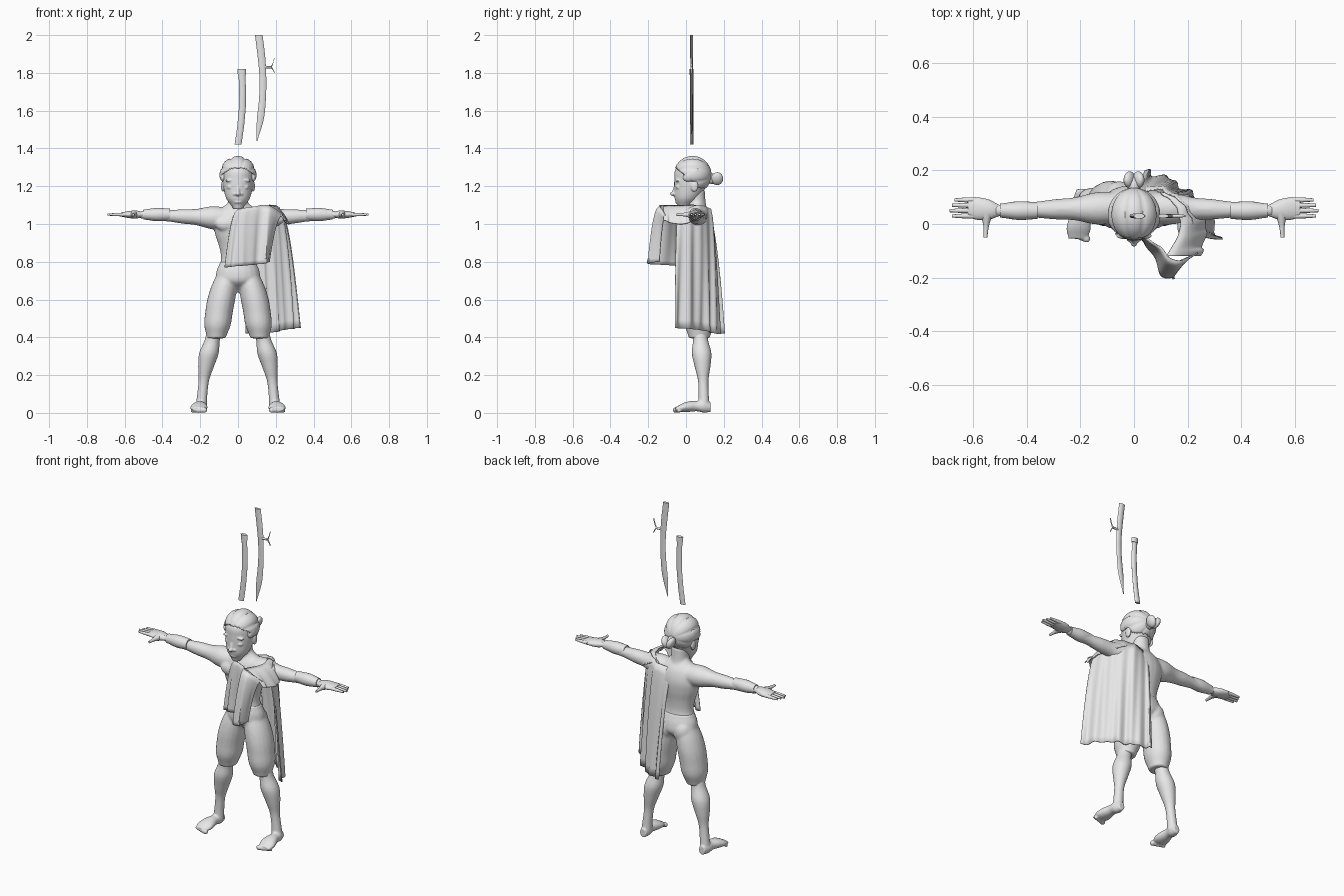
import bpy, bmesh, math
from mathutils import Vector, Matrix

if "Cube" in bpy.data.objects:
    bpy.data.objects.remove(bpy.data.objects["Cube"], do_unlink=True)

GREY = (.8, .8, .8, 1)
grey = bpy.data.materials.new("plain_grey")
grey.use_nodes = True
grey.diffuse_color = GREY
grey.node_tree.nodes["Principled BSDF"].inputs["Base Color"].default_value = GREY

SIDES = {"left": 1, "right": -1}


def spline(keys, steps):
    """Smooth curve through numbers or vectors."""
    out, last = [], len(keys) - 1
    for i in range(last):
        before, start, end, after = keys[max(i - 1, 0)], keys[i], keys[i + 1], keys[min(i + 2, last)]
        tangent_in, tangent_out = (end - before) / 2, (after - start) / 2
        for j in range(steps):
            t = j / steps
            ease = t * t * (3 - 2 * t)
            out.append(start + (end - start) * ease + tangent_in * (t * (1 - t) ** 2)
                       - tangent_out * (t * t * (1 - t)))
    return out + [keys[-1]]


def limb(bm, axis, start, end, widths, flat=(1, 1), bow=(0, 0, 0), side=1, sides=20):
    """Tube between two points; widths are evenly spaced, flat is depth to width at each end."""
    start, end, bow = Vector(start), Vector(end), Vector(bow)
    across, up = [i for i in range(3) if i != "xyz".index(axis)]
    radii = spline(widths, 4)
    rings = []
    for i, radius in enumerate(radii):
        t = i / (len(radii) - 1)
        centre = start.lerp(end, t) + bow * math.sin(math.pi * t)
        depth = radius * (flat[0] + (flat[1] - flat[0]) * t)
        ring = []
        for k in range(sides):
            angle = math.tau * k / sides
            point = centre.copy()
            point[across] += radius * math.cos(angle)
            point[up] += depth * math.sin(angle)
            point.x *= side
            ring.append(bm.verts.new(point))
        rings.append(ring)
    for low, high in zip(rings, rings[1:]):
        for k in range(sides):
            bm.faces.new((low[k], low[k - 1], high[k - 1], high[k]))
    bm.faces.new(rings[0])
    bm.faces.new(rings[-1])


def blob(bm, place, size, tilt=0, axis="X"):
    matrix = (Matrix.Translation(Vector(place)) @ Matrix.Rotation(tilt, 4, axis)
              @ Matrix.Diagonal((*size, 1)))
    bmesh.ops.create_uvsphere(bm, u_segments=20, v_segments=12, radius=1, matrix=matrix)


def finish(name, bm, voxel=0, thick=0):
    bmesh.ops.recalc_face_normals(bm, faces=bm.faces)
    mesh = bpy.data.meshes.new(name)
    bm.to_mesh(mesh)
    bm.free()
    mesh.materials.append(grey)
    part = bpy.data.objects.new(name, mesh)
    bpy.context.collection.objects.link(part)
    bpy.ops.object.select_all(action="DESELECT")
    part.select_set(True)
    bpy.context.view_layer.objects.active = part
    bpy.ops.object.shade_smooth_by_angle(angle=math.radians(50))
    if thick:
        part.modifiers.new("thickness", "SOLIDIFY").thickness = thick
    if voxel:
        merge = part.modifiers.new("merge", "REMESH")
        merge.mode, merge.voxel_size, merge.use_smooth_shade = "VOXEL", voxel, True
        soften = part.modifiers.new("soften", "SMOOTH")
        soften.factor, soften.iterations = .5, 4


def cloth(name, top, bottom, waves, depth, rows=14):
    """Sheet that swings outwards first, then falls, with uneven folds deepening downwards."""
    top = spline([Vector(p) for p in top], 14)
    bottom = spline([Vector(p) for p in bottom], 14)
    bm = bmesh.new()
    grid = []
    for i, (high, low) in enumerate(zip(top, bottom)):
        turn = math.tau * waves * i / len(top)
        column = []
        for j in range(rows + 1):
            t = j / rows
            point = high.lerp(low, math.sqrt(t))
            point.z = high.z + (low.z - high.z) * t
            fold = depth * (t + .4) * (math.sin(turn + t) + math.sin(turn * 1.7 - t)) / 2
            column.append(bm.verts.new(point + Vector((fold, fold, 0))))
        grid.append(column)
    for a, b in zip(grid, grid[1:]):
        for j in range(rows):
            bm.faces.new((a[j], b[j], b[j + 1], a[j + 1]))
    finish(name, bm, thick=.005)


# torso, neck and arms
bm = bmesh.new()
limb(bm, "z", (0, .07, .76), (0, .06, 1.12), [.1, .09, .1, .12, .13, .11, .05], flat=(.7, .6))
limb(bm, "z", (0, .06, 1.04), (0, .05, 1.18), [.06, .05, .05])
for side in SIDES.values():
    limb(bm, "x", (.07, .06, 1.03), (.52, .05, 1.05), [.06, .06, .043, .038, .03, .03, .02], side=side)
    blob(bm, (side * .06, .01, 1), (.06, .03, .04))
finish("torso_and_arms", bm, voxel=.007)

# forearm wraps, hands and fingers
for label, side in SIDES.items():
    bm = bmesh.new()
    limb(bm, "x", (.36, .05, 1.05), (.5, .05, 1.05), [.031, .035, .026], side=side)
    finish(label + "_forearm_wrap", bm)
    bm = bmesh.new()
    limb(bm, "x", (.5, .05, 1.05), (.62, .06, 1.05), [.02, .037, .042, .036], flat=(.7, .3), side=side)
    for k in range(4):
        y = .03 + .02 * k
        limb(bm, "x", (.59, y, 1.05), (.69 - .01 * abs(k - 1), y, 1.05), [.01, .009, .006],
             side=side, sides=10)
    limb(bm, "y", (.55, .04, 1.05), (.555, -.05, 1.05), [.022, .011, .007], side=side, sides=10)
    finish(label + "_hand", bm)

# baggy shorts
bm = bmesh.new()
limb(bm, "z", (0, .08, .64), (0, .07, .8), [.03, .11, .115, .095], flat=(.7, .7))
for side in SIDES.values():
    limb(bm, "z", (.115, .07, .395), (.055, .08, .74), [.05, .07, .073, .074, .068, .055],
         flat=(1.1, 1.2), bow=(.01, 0, 0), side=side)
    blob(bm, (side * .055, .11, .7), (.055, .05, .065))
finish("shorts", bm, voxel=.007)

# lower legs and feet
for label, side in SIDES.items():
    bm = bmesh.new()
    limb(bm, "z", (.115, .07, .46), (.195, .095, .03), [.045, .04, .052, .042, .028, .027, .03],
         bow=(.014, .005, 0), side=side)
    limb(bm, "y", (.195, .13, .03), (.21, -.055, .02), [.02, .03, .03, .04, .046, .036],
         flat=(1.3, .3), bow=(0, 0, .01), side=side)
    for k in range(5):
        size = .015 - .0015 * k
        blob(bm, (side * (.178 + .016 * k), .005 * k - .055, size), (size, size, size))
    finish(label + "_leg_and_foot", bm, voxel=.005)

# head with face
bm = bmesh.new()
limb(bm, "z", (0, -.015, 1.08), (0, .035, 1.34), [.025, .061, .076, .083, .08, .04],
     flat=(1, 1.15), bow=(0, .014, 0), sides=28)
blob(bm, (0, -.055, 1.185), (.011, .014, .04), tilt=-.35)
blob(bm, (0, -.067, 1.16), (.014, .018, .012))
for z in (1.116, 1.128):
    blob(bm, (0, -.045, z), (.024, .013, .007))
blob(bm, (0, -.03, 1.095), (.02, .014, .014))
for side in SIDES.values():
    blob(bm, (side * .018, -.056, 1.158), (.009, .011, .008))
    blob(bm, (side * .037, -.038, 1.195), (.022, .017, .013))
    blob(bm, (side * .038, -.044, 1.232), (.03, .013, .008), tilt=side * .15, axis="Y")
    blob(bm, (side * .08, .045, 1.2), (.01, .02, .03))
finish("head", bm, voxel=.004)

# swept-back hair in ridged strands
bm = bmesh.new()
bmesh.ops.create_uvsphere(bm, u_segments=64, v_segments=32, radius=1,
                          matrix=Matrix.Rotation(math.pi / 2, 4, "X"))
for v in bm.verts:
    ridge = .92 + .08 * math.sqrt(abs(math.cos(4 * math.atan2(v.co.x, v.co.z))))
    v.co = Vector((0, .035, 1.26)) + v.co * Vector((ridge * .098, .1, ridge * .1))
hairless = [v for v in bm.verts if v.co.z < 1.185 + min(.11, max(0, .06 - .85 * v.co.y))]
bmesh.ops.delete(bm, geom=hairless, context="VERTS")
finish("hair", bm, thick=.016)

# bun and side locks
bm = bmesh.new()
for side in SIDES.values():
    blob(bm, (side * .08, .03, 1.26), (.018, .05, .03), tilt=.5)
    blob(bm, (side * .016, .165, 1.24), (.02, .032, .036), tilt=side * .4, axis="Y")
blob(bm, (0, .14, 1.24), (.024, .04, .028))
finish("hair_bun_and_side_locks", bm)

# torn cloak over the left shoulder
cloth("cloak_back",
      [(0, .11, 1.06), (.1, .13, 1.08), (.2, .06, 1.1), (.23, -.04, 1.06)],
      [(.04, .2, .42), (.15, .16, .42), (.25, .07, .44), (.33, -.06, .45)], waves=4, depth=.008)
cloth("cloak_front",
      [(0, -.03, 1.08), (.07, -.07, 1.09), (.16, -.14, 1.1), (.24, -.11, 1.05)],
      [(-.07, -.04, .77), (.03, -.07, .78), (.13, -.21, .79), (.17, -.14, .8)], waves=3, depth=.007)
cloth("cloak_shoulder",
      [(.12, -.12, 1.1), (.17, -.03, 1.1), (.16, .06, 1.1), (.1, .12, 1.07)],
      [(.25, -.12, 1.02), (.27, -.03, 1), (.25, .06, 1.02), (.21, .11, 1.03)], waves=3, depth=.006)

# floating sword
bm = bmesh.new()
limb(bm, "z", (.11, .03, 2), (.1, .03, 1.44), [.02, .02, .018, .018, .018, .003],
     flat=(.4, .3), bow=(.027, 0, 0), sides=8)
finish("sword", bm)

# forked sword guard
bm = bmesh.new()
limb(bm, "x", (.13, .03, 1.83), (.175, .03, 1.83), [.007, .006], sides=8)
for tip in (1.8, 1.88):
    limb(bm, "x", (.17, .03, 1.83), (.193, .03, tip), [.006, .005, .004],
         bow=(0, 0, (1.83 - tip) / 4), sides=8)
finish("sword_guard", bm)

# scabbard with its collar
bm = bmesh.new()
limb(bm, "z", (.02, .03, 1.81), (0, .03, 1.42), [.018, .018], flat=(.5, .5), bow=(.013, 0, 0), sides=8)
limb(bm, "z", (.019, .03, 1.82), (.021, .03, 1.79), [.022, .022], flat=(.5, .5), sides=8)
finish("scabbard", bm)
